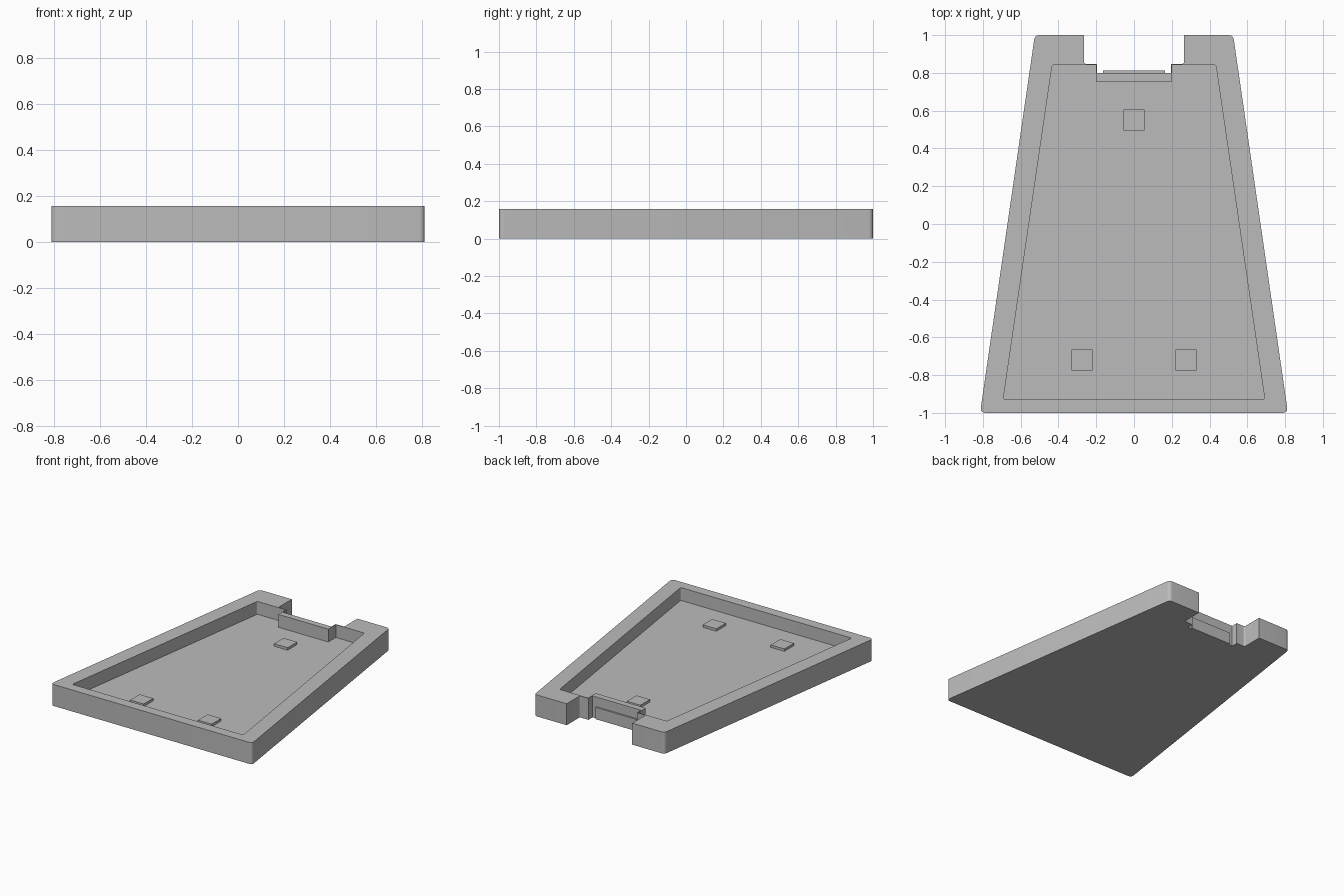
import bpy, bmesh
from mathutils import Vector

if "Cube" in bpy.data.objects:
    bpy.data.objects.remove(bpy.data.objects["Cube"])

HEIGHT, FLOOR = 0.157, 0.063

grey = bpy.data.materials.new("plain_grey")
grey.use_nodes = True
grey.diffuse_color = (0.5, 0.5, 0.5, 1)
grey.node_tree.nodes["Principled BSDF"].inputs["Base Color"].default_value = (0.5, 0.5, 0.5, 1)


def mirrored_outline(half):
    """Close a right-hand half outline (x, y, corner radius) and round its corners."""
    full = half + [(-x, y, r) for x, y, r in reversed(half)]
    out = []
    for i, (x, y, r) in enumerate(full):
        p = Vector((x, y))
        if r == 0:
            out.append(p)
            continue
        a = Vector(full[i - 1][:2]) - p
        b = Vector(full[(i + 1) % len(full)][:2]) - p
        a, b = p + a.normalized() * r, p + b.normalized() * r
        for k in range(6):
            t = k / 5
            out.append(a * (1 - t) ** 2 + p * 2 * t * (1 - t) + b * t ** 2)
    return out


def finish(name, bm):
    bmesh.ops.recalc_face_normals(bm, faces=bm.faces)
    mesh = bpy.data.meshes.new(name)
    bm.to_mesh(mesh)
    bm.free()
    mesh.materials.append(grey)
    obj = bpy.data.objects.new(name, mesh)
    bpy.context.collection.objects.link(obj)
    return obj


def box(name, center, size):
    bm = bmesh.new()
    bmesh.ops.create_cube(bm, size=1)
    for v in bm.verts:
        v.co = Vector(center) + v.co * Vector(size)
    return finish(name, bm)


# Tray: notched outer wall, recessed cavity and a flat rim between them
outer = mirrored_outline([
    (0.815, -1, 0.03), (0.525, 1, 0.025), (0.265, 1, 0), (0.265, 0.848, 0.012),
    (0.196, 0.848, 0), (0.196, 0.8, 0)])
inner = mirrored_outline([
    (0.692, -0.927, 0.012), (0.433, 0.842, 0.01), (0.202, 0.842, 0), (0.202, 0.755, 0)])

bm = bmesh.new()
rim_edges = []
for outline, base in ((outer, 0), (inner, FLOOR)):
    low = [bm.verts.new((p.x, p.y, base)) for p in outline]
    top = [bm.verts.new((p.x, p.y, HEIGHT)) for p in outline]
    bm.faces.new(low)
    for i in range(len(low)):
        bm.faces.new((low[i - 1], low[i], top[i], top[i - 1]))
        rim_edges.append(bm.edges.get((top[i - 1], top[i])))
bmesh.ops.triangle_fill(bm, edges=rim_edges, use_beauty=True, normal=(0, 0, 1))
tray = finish("tray", bm)

# Raised pads on the tray floor
for name, x, y in (("back_pad", 0, 0.55), ("left_pad", 0.275, -0.72), ("right_pad", -0.275, -0.72)):
    box(name, (x, y, FLOOR + 0.007), (0.11, 0.11, 0.022))

# Low ledge on the outside of the notch wall
box("notch_ledge", (0, 0.803, 0.043), (0.33, 0.018, 0.086))

# Smooth only the small corner rounds
bpy.ops.object.select_all(action="DESELECT")
tray.select_set(True)
bpy.context.view_layer.objects.active = tray
bpy.ops.object.shade_smooth_by_angle(angle=0.5)
